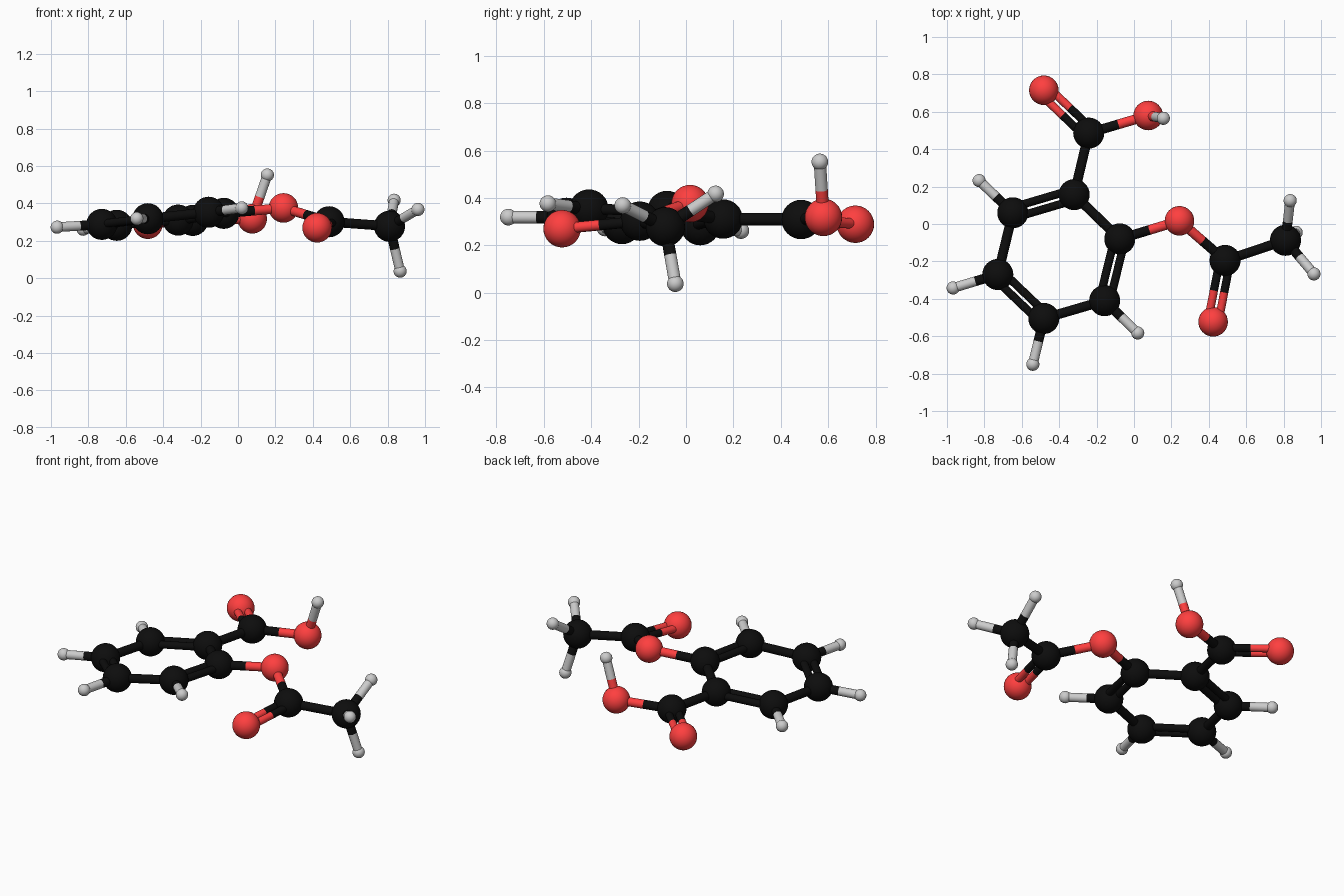
import bpy
from mathutils import Vector

if "Cube" in bpy.data.objects:
    bpy.data.objects.remove(bpy.data.objects["Cube"])


def material(name, rgb):
    m = bpy.data.materials.new(name)
    m.diffuse_color = (*rgb, 1)
    m.use_nodes = True
    m.node_tree.nodes["Principled BSDF"].inputs["Base Color"].default_value = m.diffuse_color
    return m


MATS = {"C": material("black", (0.004, 0.004, 0.004)),
        "O": material("red", (1.0, 0.05, 0.05)),
        "H": None}
RADIUS = {"C": 0.083, "O": 0.079, "H": 0.035}

# atom name: element, centre
ATOMS = {
    "ring_carbon_1": ("C", (-0.076, -0.08, 0.347)),
    "ring_carbon_2": ("C", (-0.32, 0.157, 0.311)),
    "ring_carbon_3": ("C", (-0.648, 0.06, 0.283)),
    "ring_carbon_4": ("C", (-0.728, -0.27, 0.288)),
    "ring_carbon_5": ("C", (-0.482, -0.505, 0.318)),
    "ring_carbon_6": ("C", (-0.157, -0.41, 0.353)),
    "acid_carbon": ("C", (-0.242, 0.486, 0.309)),
    "acid_oxygen_double": ("O", (-0.482, 0.715, 0.289)),
    "acid_oxygen": ("O", (0.076, 0.58, 0.318)),
    "acid_hydrogen": ("H", (0.157, 0.565, 0.552)),
    "ester_oxygen": ("O", (0.243, 0.017, 0.376)),
    "ester_carbon": ("C", (0.487, -0.195, 0.302)),
    "ester_oxygen_double": ("O", (0.423, -0.523, 0.27)),
    "methyl_carbon": ("C", (0.81, -0.087, 0.278)),
    "methyl_hydrogen_1": ("H", (0.835, 0.125, 0.417)),
    "methyl_hydrogen_2": ("H", (0.962, -0.267, 0.368)),
    "methyl_hydrogen_3": ("H", (0.867, -0.045, 0.038)),
    "ring_hydrogen_3": ("H", (-0.828, 0.232, 0.262)),
    "ring_hydrogen_4": ("H", (-0.967, -0.342, 0.273)),
    "ring_hydrogen_5": ("H", (-0.541, -0.75, 0.319)),
    "ring_hydrogen_6": ("H", (0.02, -0.583, 0.376)),
}

# bonds: (first atom, second atom, order)
BONDS = [(f"ring_carbon_{i}", f"ring_carbon_{i % 6 + 1}", 2 if i % 2 == 0 else 1)
         for i in range(1, 7)]
BONDS += [(f"ring_carbon_{i}", f"ring_hydrogen_{i}", 1) for i in range(3, 7)]
BONDS += [("methyl_carbon", f"methyl_hydrogen_{i}", 1) for i in range(1, 4)]
BONDS += [
    ("ring_carbon_2", "acid_carbon", 1),
    ("acid_carbon", "acid_oxygen_double", 2),
    ("acid_carbon", "acid_oxygen", 1),
    ("acid_oxygen", "acid_hydrogen", 1),
    ("ring_carbon_1", "ester_oxygen", 1),
    ("ester_oxygen", "ester_carbon", 1),
    ("ester_carbon", "ester_oxygen_double", 2),
    ("ester_carbon", "methyl_carbon", 1),
]


def finish(name, element):
    ob = bpy.context.object
    ob.name = name
    bpy.ops.object.shade_smooth_by_angle()
    if MATS[element]:
        ob.data.materials.append(MATS[element])


def rod(name, a, b, r, element):
    d = b - a
    bpy.ops.mesh.primitive_cylinder_add(
        vertices=24, radius=r, depth=d.length, location=(a + b) / 2,
        rotation=d.to_track_quat("Z", "Y").to_euler())
    finish(name, element)


# atom balls
for name, (element, pos) in ATOMS.items():
    bpy.ops.mesh.primitive_uv_sphere_add(segments=32, ring_count=16,
                                         radius=RADIUS[element], location=pos)
    finish(name, element)

# bond sticks: each half takes the colour of its atom, double bonds lie side by side
for first, second, order in BONDS:
    (ea, pa), (eb, pb) = ATOMS[first], ATOMS[second]
    a, b = Vector(pa), Vector(pb)
    side = (b - a).cross(Vector((0, 0, 1))).normalized() * 0.028
    shifts, r = ([side * 0], 0.026) if order == 1 else ([side, -side], 0.022)
    for k, s in enumerate(shifts):
        mid = (a + b) / 2 + s
        halves = [(a + s, mid, ea), (mid, b + s, eb)] if ea != eb else [(a + s, b + s, ea)]
        for h, (p, q, e) in enumerate(halves):
            rod(f"bond_{first}_to_{second}_{k}{h}", p, q, r, e)
